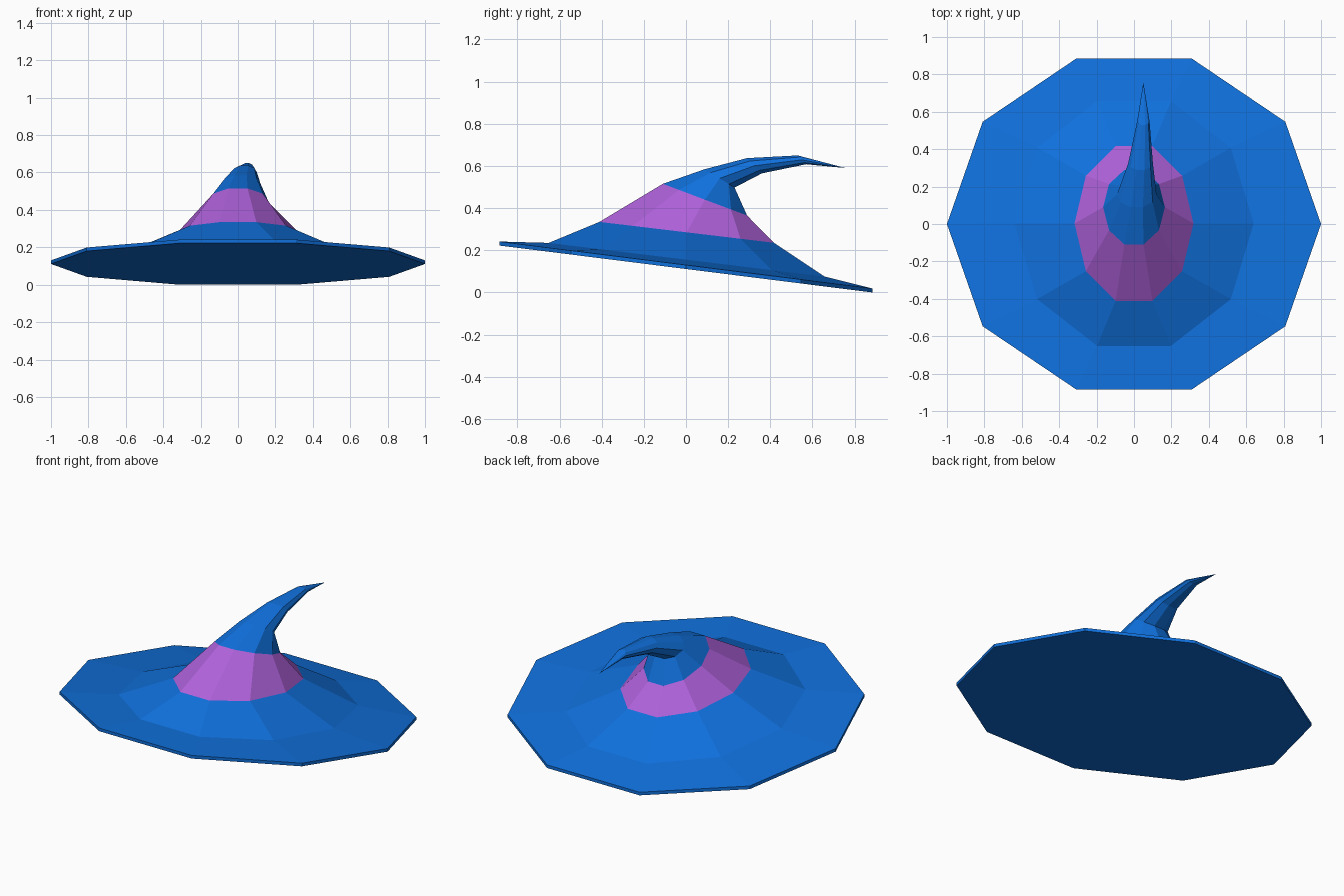
import bpy, bmesh
from math import cos, sin, pi

if "Cube" in bpy.data.objects:
    bpy.data.objects.remove(bpy.data.objects["Cube"])

SIDES = 10


def material(name, rgb):
    m = bpy.data.materials.new(name)
    m.diffuse_color = (*rgb, 1)
    m.use_nodes = True
    m.node_tree.nodes["Principled BSDF"].inputs["Base Color"].default_value = m.diffuse_color
    return m


# Tilted ten-sided rings: (centre x, y, z), half width in x, front-to-back half axis (y, z)
RINGS = [
    ((0, 0, 0.111), 1.0, (0.93, -0.117)),            # brim underside edge
    ((0, 0, 0.130), 1.0, (0.93, -0.117)),            # brim upper edge
    ((0, 0.003, 0.155), 0.64, (0.688, -0.084)),      # foot of the crown
    ((0, 0.003, 0.285), 0.318, (0.435, -0.052)),     # band bottom
    ((0, 0.09, 0.44), 0.165, (0.21, -0.079)),        # band top
    ((0.015, 0.16, 0.541), 0.105, (0.074, -0.046)),  # bend
    ((0.035, 0.325, 0.601), 0.066, (0.037, -0.038)),
    ((0.05, 0.55, 0.629), 0.033, (0.021, -0.022)),
]
TIP = (0.05, 0.757, 0.59)
BAND = 3  # the strip between rings 3 and 4 is the coloured band

bm = bmesh.new()
loops = []
for (cx, cy, cz), rx, (ay, az) in RINGS:
    angles = [2 * pi * i / SIDES for i in range(SIDES)]
    loops.append([bm.verts.new((cx + rx * cos(a), cy + ay * sin(a), cz + az * sin(a)))
                  for a in angles])

# Flat underside
bm.faces.new(loops[0][::-1])

# Brim, crown and band strips
for k, (lo, hi) in enumerate(zip(loops, loops[1:])):
    for i in range(SIDES):
        j = (i + 1) % SIDES
        bm.faces.new((lo[i], lo[j], hi[j], hi[i])).material_index = int(k == BAND)

# Pointed, drooping end
tip = bm.verts.new(TIP)
for i in range(SIDES):
    bm.faces.new((loops[-1][i], loops[-1][(i + 1) % SIDES], tip))

mesh = bpy.data.meshes.new("pointed_hat")
bm.to_mesh(mesh)
bm.free()
mesh.materials.append(material("blue_felt", (0.005, 0.162, 0.716)))
mesh.materials.append(material("purple_band", (0.434, 0.122, 0.716)))
hat = bpy.data.objects.new("pointed_hat", mesh)
bpy.context.collection.objects.link(hat)
